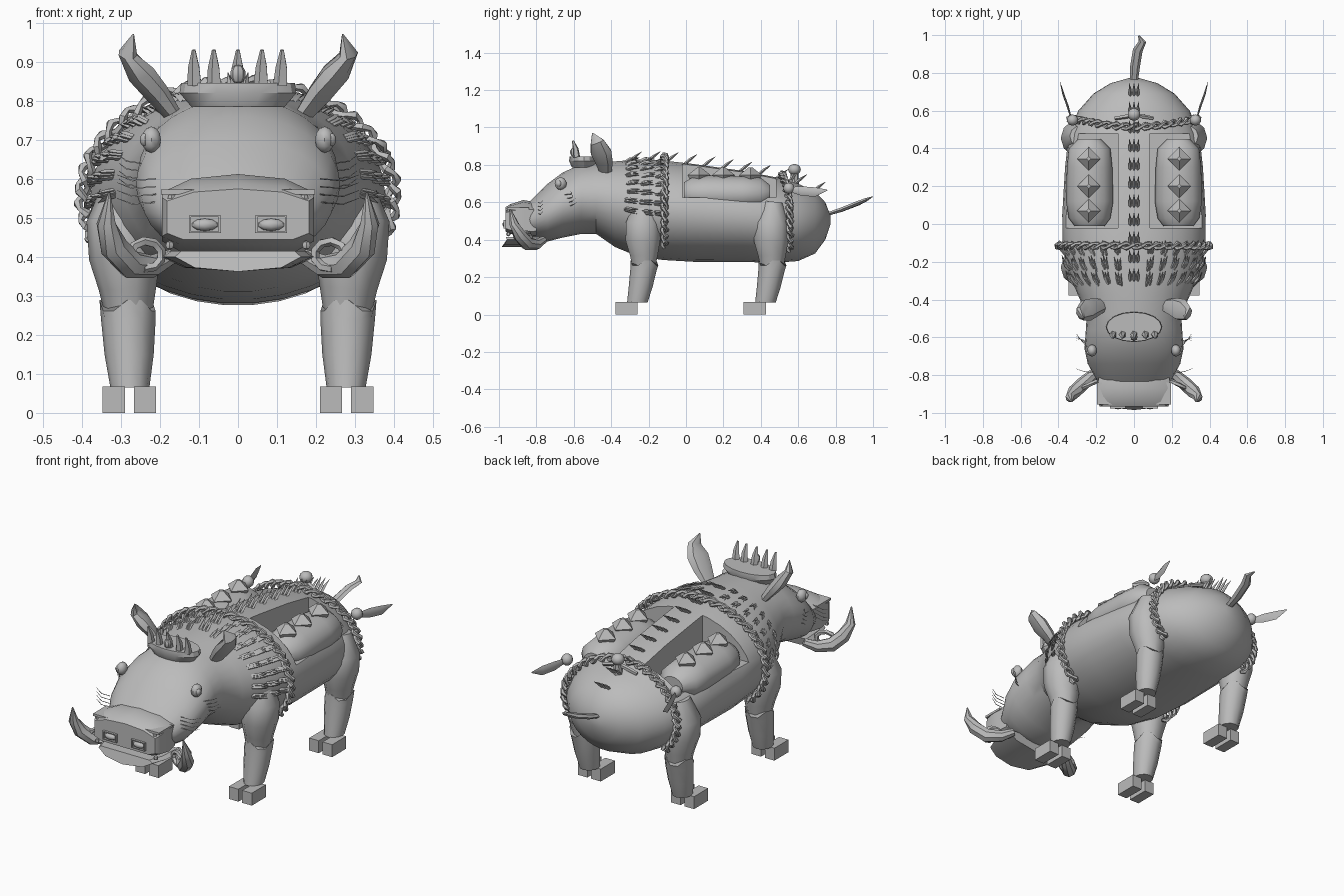
import bpy, bmesh, math, random
from mathutils import Vector as V

if "Cube" in bpy.data.objects:
    bpy.data.objects.remove(bpy.data.objects["Cube"])

random.seed(4)
grey = bpy.data.materials.new("stone_grey")
grey.diffuse_color = (0.5, 0.5, 0.5, 1)
grey.use_nodes = True
grey.node_tree.nodes["Principled BSDF"].inputs["Base Color"].default_value = grey.diffuse_color


def make(name, bm, angle=40):
    bmesh.ops.recalc_face_normals(bm, faces=bm.faces)
    me = bpy.data.meshes.new(name)
    bm.to_mesh(me)
    bm.free()
    me.materials.append(grey)
    ob = bpy.data.objects.new(name, me)
    bpy.context.collection.objects.link(ob)
    bpy.ops.object.select_all(action='DESELECT')
    ob.select_set(True)
    bpy.context.view_layer.objects.active = ob
    bpy.ops.object.shade_smooth_by_angle(angle=math.radians(angle))
    return ob


def skin(bm, rings):
    """Bridge equal rings of points and cap both ends."""
    vs = [[bm.verts.new(p) for p in r] for r in rings]
    n = len(vs[0])
    for a, b in zip(vs, vs[1:]):
        for i in range(n):
            j = (i + 1) % n
            bm.faces.new((a[i], a[j], b[j], b[i]))
    bm.faces.new(vs[0])
    bm.faces.new(vs[-1])


def tube(bm, pts, radii, sides=6, flat=1.0, ref=(0, 0, 1)):
    """Tube along points; flat scales the thickness along ref."""
    pts = [V(p) for p in pts]
    rings = []
    for i, p in enumerate(pts):
        t = (pts[min(i + 1, len(pts) - 1)] - pts[max(i - 1, 0)]).normalized()
        up = V(ref)
        if abs(t.dot(up)) > 0.95:
            up = V((0, 1, 0)) if abs(t.y) < 0.9 else V((1, 0, 0))
        s = t.cross(up).normalized()
        u = s.cross(t)
        rings.append([p + radii[i] * (s * math.cos(k * math.tau / sides)
                      + u * flat * math.sin(k * math.tau / sides)) for k in range(sides)])
    skin(bm, rings)


def box(bm, lo, hi):
    skin(bm, [[(x, y, z) for x, y in ((lo[0], lo[1]), (hi[0], lo[1]), (hi[0], hi[1]), (lo[0], hi[1]))]
              for z in (lo[2], hi[2])])


def ball(bm, c, r, seg=10):
    res = bmesh.ops.create_uvsphere(bm, u_segments=seg, v_segments=max(4, seg * 2 // 3), radius=1)
    for v in res['verts']:
        v.co = V((v.co.x * r[0] + c[0], v.co.y * r[1] + c[1], v.co.z * r[2] + c[2]))


# Body stations: y, half width, bottom, top
ST = [(-.87, .17, .43, .57), (-.82, .20, .40, .62), (-.74, .245, .39, .70), (-.66, .262, .41, .76),
      (-.56, .255, .43, .805), (-.48, .25, .43, .815), (-.38, .295, .36, .82), (-.26, .345, .31, .83),
      (-.12, .378, .29, .825), (.05, .38, .28, .805), (.3, .365, .28, .77), (.48, .345, .275, .735),
      (.6, .295, .285, .70), (.69, .215, .325, .66), (.745, .125, .40, .60), (.772, .03, .48, .53)]


def station(y):
    for a, b in zip(ST, ST[1:]):
        if y <= b[0]:
            f = (y - a[0]) / (b[0] - a[0])
            return [a[i] + (b[i] - a[i]) * f for i in range(1, 4)]
    return ST[-1][1:]


def surf(y, deg, off=0.0):
    """Point on the body; 0 degrees is the side, 90 the spine."""
    w, b, t = station(y)
    a = math.radians(deg)
    return V(((w + off) * math.cos(a), y, (b + t) / 2 + ((t - b) / 2 + off) * math.sin(a)))


bm = bmesh.new()
skin(bm, [[surf(s[0], k * 12) for k in range(30)] for s in ST])
body = make("body", bm)

# Recesses along both sides of the spine
for sx in (-1, 1):
    bm = bmesh.new()
    box(bm, (min(sx * .085, sx * .6), -.02, .625), (max(sx * .085, sx * .6), .48, 1.2))
    cut = make("recess_cutter", bm)
    cut.hide_render = True
    mod = body.modifiers.new("recess", 'BOOLEAN')
    mod.operation, mod.object, mod.solver = 'DIFFERENCE', cut, 'EXACT'
    bpy.context.view_layer.objects.active = body
    bpy.ops.object.modifier_apply(modifier=mod.name)
    bpy.data.objects.remove(cut, do_unlink=True)
bpy.ops.object.select_all(action='DESELECT')
body.select_set(True)
bpy.ops.object.shade_smooth_by_angle(angle=math.radians(35))

# Rounded roll and three diamond crystals in each recess
roll, gems = bmesh.new(), bmesh.new()
for sx in (-1, 1):
    tube(roll, [(sx * .235, y, .645) for y in (-.01, .03, .12, .3, .4, .45)],
         [.08, .11, .125, .12, .11, .06], 14, .8)
    for y in (.07, .2, .345):
        tube(gems, [(sx * .24, y, z) for z in (.715, .745, .785)], [.045, .062, .012], 4)
make("recess_roll", roll)
make("crystals", gems, 10)

# Snout block, front plate, lower jaw and nostrils
bm = bmesh.new()
prof = [(-.195, .44), (-.15, .415), (.15, .415), (.195, .44), (.195, .565), (.12, .60),
        (0, .612), (-.12, .60), (-.195, .565)]
skin(bm, [[(x * k, y, .50 + (z - .50) * h) for x, z in prof]
          for y, k, h in ((-.80, .95, .9), (-.87, 1, 1), (-.94, 1, .8), (-.965, .93, .66))])
make("snout", bm, 30)
bm = bmesh.new()
box(bm, (-.197, -.955, .56), (.197, -.84, .572))
make("snout_rim", bm)
bm = bmesh.new()
jaw = [(-.17, .415), (.17, .415), (.19, .40), (.13, .372), (0, .362), (-.13, .372), (-.19, .40)]
skin(bm, [[(x * k, y - .03 * (1 - (x / .2) ** 2), z) for x, z in jaw]
          for y, k in ((-.76, 1.05), (-.88, 1), (-.955, .85))])
make("lower_jaw", bm, 30)
bm = bmesh.new()
for sx in (-1, 1):
    c = sx * .085
    for dx in (-.038, .038):
        box(bm, (c + dx - .003, -.977, .461), (c + dx + .003, -.96, .505))
    for z in (.461, .502):
        box(bm, (c - .041, -.977, z), (c + .041, -.96, z + .004))
    ball(bm, (c, -.966, .482), (.034, .016, .016), 8)
    for x, z in ((.17, .55), (.175, .43)):
        ball(bm, (sx * x, -.95, z), (.012, .012, .012), 6)
make("nostrils", bm)

# Tusks, with a curled ring at the root
bm = bmesh.new()
TUSK = [(.17, -.76, .40), (.22, -.80, .375), (.275, -.85, .38),
        (.318, -.89, .425), (.338, -.92, .485), (.33, -.94, .565)]
for sx in (-1, 1):
    tube(bm, [(sx * x, y, z) for x, y, z in TUSK], [.02, .03, .037, .036, .025, .003], 8)
    tube(bm, [(sx * (.235 + .04 * math.cos(k * .7)), -.85 - .02 * math.cos(k * .7),
               .405 + .035 * math.sin(k * .7)) for k in range(8)], [.012] * 8, 5, 1, (0, 1, 0))
make("tusks", bm)

# Eyes with lids, and whiskers
eyes, wh = bmesh.new(), bmesh.new()
for sx in (-1, 1):
    ball(eyes, (sx * .222, -.67, .70), (.026, .032, .034), 10)
    ball(eyes, (sx * .238, -.68, .70), (.014, .016, .018), 8)
    for k in range(4):
        z = .58 + .02 * k
        tube(wh, [(sx * .25, -.62 - .01 * k, z), (sx * .285, -.61, z + .005),
                  (sx * .305, -.58 - .012 * k, z + .02)], [.002, .002, .0008], 3)
        tube(wh, [(sx * .21, -.79, z - .04), (sx * .27, -.78, z - .045), (sx * .31, -.765, z - .03)],
             [.002, .002, .0008], 3)
make("eyes", eyes)
make("whiskers", wh)

# Ears
bm = bmesh.new()
EAR = [(.165, -.43, .76), (.21, -.44, .82), (.25, -.455, .87), (.283, -.475, .92), (.268, -.50, .97)]
for sx in (-1, 1):
    tube(bm, [(sx * x, y, z) for x, y, z in EAR], [.035, .052, .06, .04, .003], 7, .55, (sx, -.4, 0))
make("ears", bm, 35)

# Crown: flat oval base, spikes and centre stone
bm = bmesh.new()
skin(bm, [[(.15 * k * math.cos(i * math.tau / 16), -.545 + .08 * k * math.sin(i * math.tau / 16), z)
           for i in range(16)] for z, k in ((.785, .8), (.82, 1), (.845, .97))])
for x in (-.11, -.06, 0, .06, .11):
    tube(bm, [(x, -.585, .84), (x * 1.02, -.59, .885), (x * 1.03, -.605, .93)], [.02, .016, .005], 5)
ball(bm, (0, -.60, .868), (.02, .02, .025), 8)
make("crown", bm, 30)

# Legs: thigh, shin with a jagged cuff, and two hoof blocks
thigh, shin, hoof = bmesh.new(), bmesh.new(), bmesh.new()
THIGH = [(.29, .01, .60), (.298, 0, .49), (.29, 0, .40), (.283, .005, .32), (.28, .005, .25)]
SHIN = [(.277, -.03, .065, .05, .055), (.279, -.012, .15, .063, .064),
        (.281, .003, .24, .070, .071), (.283, .008, .275, .072, .074)]
for sx in (-1, 1):
    for y0 in (-.23, .455):
        tube(thigh, [(sx * x, y0 + dy, z) for x, dy, z in THIGH],
             [.05, .09, .092, .074, .06], 10, 1.06, (0, 1, 0))
        rings = []
        for cx, dy, z, rx, ry in SHIN:
            jag = .014 if z > .27 else 0
            rings.append([(sx * (cx + rx * math.cos(k * math.tau / 12)),
                           y0 + dy + ry * math.sin(k * math.tau / 12),
                           z + jag * (-1) ** (k // 2)) for k in range(12)])
        skin(shin, rings)
        for x in (.21, .29):
            x0, x1 = sorted((sx * x, sx * (x + .057)))
            box(hoof, (x0, y0 - .148, 0), (x1, y0 - .028, .067))
make("thighs", thigh)
make("shins", shin)
make("hooves", hoof, 10)

# Tail
bm = bmesh.new()
tube(bm, [(0, .75, .535), (.005, .83, .56), (.02, .92, .595), (.045, .965, .615), (.025, .997, .63)],
     [.02, .026, .026, .02, .004], 6, .5)
make("tail", bm, 30)

# Bristles: tufts over the shoulders and along the spine
bm = bmesh.new()
for y, k, sx, j in [(y, k, sx, j) for y in (-.32, -.24, -.16) for k in range(8)
                    for sx in (-1, 1) for j in (-1, 0, 1)]:
    d = -4 + k * 11.5 + j * 1.6
    r = random.uniform(-.01, .01)
    p = [surf(y + r, d, -.004), surf(y + .03 + r, d, .012), surf(y + .065 + r, d + j, .016)]
    tube(bm, [(sx * q.x, q.y, q.z) for q in p], [.006, .007, .001], 4)
for k in range(11):
    y = -.3 + k * .098
    for x in (-.02, 0, .02):
        z = station(y)[2] - .006
        tube(bm, [(x, y, z), (x, y + .03, z + .025), (x * 1.3, y + .065, z + .05)], [.008, .008, .001], 4)
make("bristles", bm)


# Twisted two-strand ropes around chest and rump
def rope(bm, path, r=.011):
    n = len(path)
    for ph in (0, math.pi):
        pts = []
        for i, p in enumerate(path):
            t = (path[min(i + 1, n - 1)] - path[max(i - 1, 0)]).normalized()
            s = t.cross(V((0, 1, 0))).normalized()
            a = i * 1.1 + ph
            pts.append(p + .014 * (s * math.cos(a) + s.cross(t) * math.sin(a)))
        tube(bm, pts, [r * (.75 + .35 * (i % 2)) for i in range(n)], 5, 1, (0, 1, 0))


bm = bmesh.new()
rope(bm, [surf(-.115, -42 + i * 264 / 90, .02) for i in range(91)])
make("chest_rope", bm)
bm = bmesh.new()
rope(bm, [surf(.555 - .04 * max(0, math.sin(math.radians(-40 + i * 260 / 84))) ** 3,
               -40 + i * 260 / 84, .022) for i in range(85)])
for sx in (-1, 1):
    tube(bm, [(sx * .1, .56, .715), (sx * .04, .57, .735), (0, .58, .75)], [.01, .012, .01], 5)
make("rump_rope", bm)

# Beads, and the side leaves that hang behind them
bm, leaf = bmesh.new(), bmesh.new()
ball(bm, (0, .58, .775), (.034, .034, .03), 10)
tube(bm, [(0, .58, .69), (0, .58, .76)], [.025, .02], 8)
for sx in (-1, 1):
    ball(bm, (sx * .325, .55, .675), (.03, .03, .03), 10)
    tube(leaf, [(sx * .33, .55, .67), (sx * .35, .62, .66), (sx * .375, .69, .655), (sx * .392, .755, .665)],
         [.012, .025, .025, .003], 6, .25, (1, 0, 0))
make("beads", bm)
make("side_leaves", leaf, 30)
